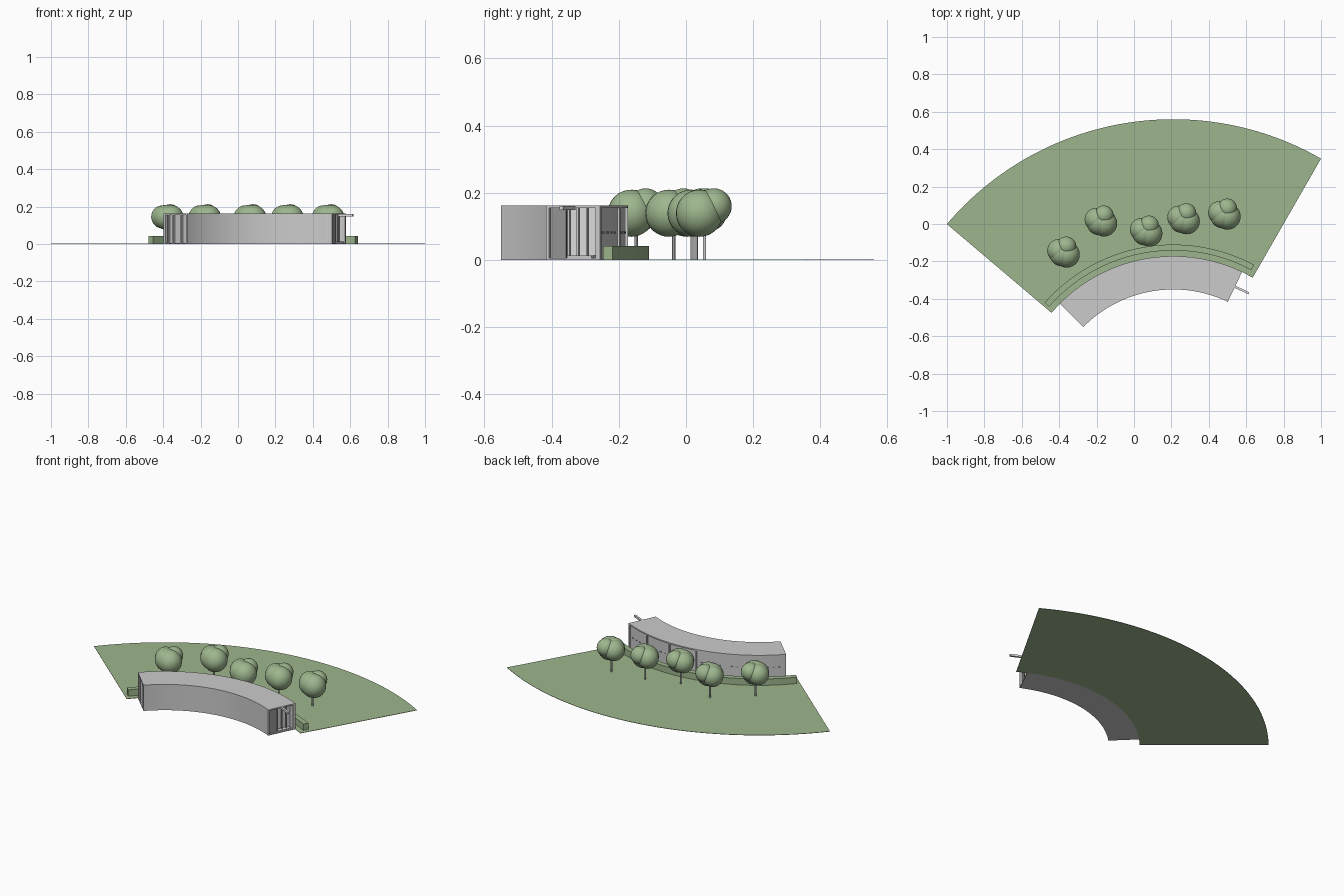
import bpy, bmesh, math
from mathutils import Matrix, Vector

if "Cube" in bpy.data.objects:
    bpy.data.objects.remove(bpy.data.objects["Cube"])

CX, CY = 0.21, -1.027            # common centre of all arcs
A0, A1 = 64.5, 135.3             # angular span of the building
R_IN, R_OUT, H = 0.677, 0.855, 0.162


def material(name, rgb):
    m = bpy.data.materials.new(name)
    m.diffuse_color = (*rgb, 1)
    m.use_nodes = True
    m.node_tree.nodes["Principled BSDF"].inputs["Base Color"].default_value = m.diffuse_color
    return m


GREEN = material("grass green", (0.34, 0.47, 0.27))
GREY = material("concrete grey", (0.60, 0.60, 0.60))
DARK = material("dark grey", (0.30, 0.30, 0.30))
LIGHT = material("light grey", (0.72, 0.72, 0.72))


def finish(name, bm, mat):
    bmesh.ops.recalc_face_normals(bm, faces=bm.faces)
    me = bpy.data.meshes.new(name)
    bm.to_mesh(me)
    bm.free()
    ob = bpy.data.objects.new(name, me)
    bpy.context.collection.objects.link(ob)
    me.materials.append(mat)
    bpy.ops.object.select_all(action='DESELECT')
    ob.select_set(True)
    bpy.context.view_layer.objects.active = ob
    bpy.ops.object.shade_smooth_by_angle(angle=math.radians(30))
    return ob


def polar(r, deg, z=0.0):
    a = math.radians(deg)
    return Vector((CX + r * math.cos(a), CY + r * math.sin(a), z))


def arc_slab(name, r0, r1, a0, a1, z0, z1, mat, smooth_steps=1.25):
    """Closed ring sector with a rectangular section."""
    n = max(1, round((a1 - a0) / smooth_steps))
    bm = bmesh.new()
    rings = []
    for i in range(n + 1):
        a = a0 + (a1 - a0) * i / n
        rings.append([bm.verts.new(polar(r, a, z))
                      for r, z in ((r0, z0), (r1, z0), (r1, z1), (r0, z1))])
    for p, q in zip(rings, rings[1:]):
        for k in range(4):
            bm.faces.new((p[k], p[(k + 1) % 4], q[(k + 1) % 4], q[k]))
    bm.faces.new(rings[0])
    bm.faces.new(rings[-1][::-1])
    return finish(name, bm, mat)


# Ground and hedge
arc_slab("lawn", 0.853, 1.587, 139.7 - 79.55, 139.7, 0, 0.002, GREEN)
arc_slab("hedge", 0.885, 0.917, 61.9, 138.6, 0.002, 0.042, GREEN)

# Building shell
arc_slab("floor", R_IN, R_OUT, A0, A1, 0, 0.006, GREY)
arc_slab("roof", R_IN, R_OUT, A0, A1, H - 0.008, H, GREY)
arc_slab("front_wall", R_IN, R_IN + 0.009, A0, A1, 0.0, H, GREY)
arc_slab("back_wall", R_OUT - 0.016, R_OUT - 0.007, A0, A1, 0.006, H - 0.008, GREY)

# Fins and small windows dividing the back wall into bays
BAYS = 6
step = (A1 - A0) / BAYS
for i in range(BAYS + 1):
    a = min(max(A0 + i * step, A0 + 0.3), A1 - 0.3)
    arc_slab(f"back_fin_{i}", R_OUT - 0.01, R_OUT, a - 0.3, a + 0.3,
             0.006, H - 0.008, GREY)
for i in range(BAYS):
    for k in range(4):
        a = A0 + (i + (k + 1) / 5) * step
        arc_slab(f"back_window_{i}_{k}", R_OUT - 0.008, R_OUT - 0.005,
                 a - 0.5, a + 0.5, 0.078, 0.084, DARK)

# Right end: recessed entrance wall, side panel, posts and step
arc_slab("entrance_wall", R_IN, R_OUT - 0.01, A0 + 2.2, A0 + 2.7, 0, H - 0.004, LIGHT)
arc_slab("entrance_side_panel", R_IN + 0.009, R_IN + 0.06, A0 + 0.9, A0 + 1.4,
         0.006, H - 0.008, DARK)
for i, r in enumerate((0.742, 0.772, 0.802)):
    arc_slab(f"entrance_post_{i}", r, r + 0.006, A0 + 0.9, A0 + 1.4,
             0.006, H - 0.008, GREY)
arc_slab("entrance_step", 0.745, 0.825, A0 + 0.1, A0 + 2.2, 0.006, 0.013, GREY)

# Left end: recessed panel with edge posts
arc_slab("left_end_wall", R_IN + 0.005, R_OUT - 0.01, A1 - 1.4, A1 - 0.9,
         0.006, H - 0.008, GREY)
for i, r in enumerate((0.72, 0.78, 0.82)):
    arc_slab(f"left_end_post_{i}", r, r + 0.007, A1 - 1.0, A1,
             0.006, H - 0.008, GREY)

# Beam projecting straight out of the right end
bm = bmesh.new()
bmesh.ops.create_cube(bm, size=1, matrix=(
    Matrix.Translation(polar(0.766, A0, H - 0.008) + Vector((0.036, -0.017, 0)))
    @ Matrix.Rotation(math.radians(A0 - 90), 4, 'Z')
    @ Matrix.Diagonal((0.084, 0.012, 0.012, 1))))
finish("entrance_beam", bm, LIGHT)

# Trees: slim trunk and a crown of overlapping balls
BALLS = [((0.020, -0.015, 0.139), 0.070), ((-0.022, 0.006, 0.145), 0.062),
         ((0.018, 0.028, 0.160), 0.053), ((-0.006, -0.012, 0.143), 0.066)]
TREES = [(-0.38, -0.148), (-0.18, 0.018), (0.062, -0.036), (0.262, 0.03), (0.48, 0.055)]
for i, (x, y) in enumerate(TREES):
    bm = bmesh.new()
    for off, r in BALLS:
        bmesh.ops.create_uvsphere(
            bm, u_segments=28, v_segments=18, radius=r,
            matrix=Matrix.Translation(Vector((x, y, 0)) + Vector(off)))
    finish(f"tree_crown_{i}", bm, GREEN)
    bm = bmesh.new()
    bmesh.ops.create_cone(bm, cap_ends=True, segments=12, radius1=0.005,
                          radius2=0.005, depth=0.1,
                          matrix=Matrix.Translation((x, y, 0.051)))
    finish(f"tree_trunk_{i}", bm, GREY)
